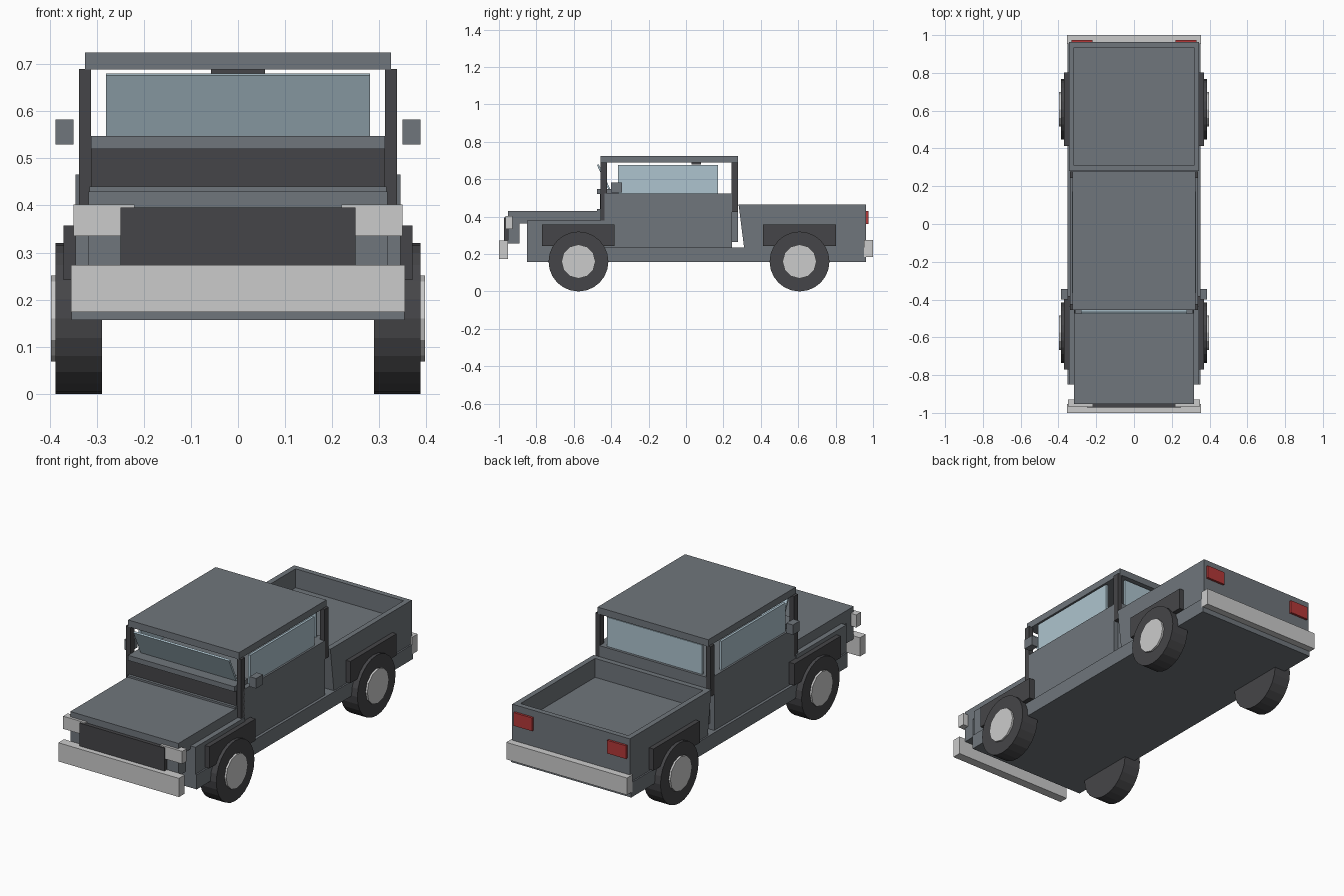
import bpy, bmesh, math
from mathutils import Matrix

if "Cube" in bpy.data.objects:
    bpy.data.objects.remove(bpy.data.objects["Cube"])


def material(name, *rgba):
    m = bpy.data.materials.new(name)
    m.diffuse_color = rgba
    m.use_nodes = True
    m.node_tree.nodes["Principled BSDF"].inputs["Base Color"].default_value = m.diffuse_color
    return m


BODY = material("slate_paint", 0.16, 0.18, 0.20, 1)
DARK = material("dark_trim", 0.06, 0.06, 0.065, 1)
CHROME = material("chrome", 0.58, 0.58, 0.60, 1)
LAMP = material("lamp_white", 0.85, 0.85, 0.85, 1)
RED = material("lamp_red", 0.45, 0.04, 0.04, 1)
GLASS = material("window_glass", 0.42, 0.55, 0.62, 0.6)


def finish(name, bm, mat):
    bmesh.ops.recalc_face_normals(bm, faces=bm.faces)
    mesh = bpy.data.meshes.new(name)
    bm.to_mesh(mesh)
    bm.free()
    mesh.materials.append(mat)
    ob = bpy.data.objects.new(name, mesh)
    bpy.context.collection.objects.link(ob)
    return ob


def box(name, x, y, z, mat=BODY, tilt=0):
    """Box from (min, max) ranges, optionally tilted about its own x axis."""
    bm = bmesh.new()
    mid = [(r[0] + r[1]) / 2 for r in (x, y, z)]
    size = [r[1] - r[0] for r in (x, y, z)]
    m = Matrix.Translation(mid) @ Matrix.Rotation(tilt, 4, 'X') @ Matrix.Diagonal((*size, 1))
    bmesh.ops.create_cube(bm, size=1, matrix=m)
    return finish(name, bm, mat)


def wide(name, half, y, z, mat=BODY, tilt=0):
    return box(name, (-half, half), y, z, mat, tilt)


def pair(name, x, y, z, mat=BODY):
    box(name + "_right", x, y, z, mat)
    box(name + "_left", (-x[1], -x[0]), y, z, mat)


def disc(name, x0, x1, y, z, r, sides, mat):
    bm = bmesh.new()
    m = Matrix.Translation(((x0 + x1) / 2, y, z)) @ Matrix.Rotation(math.pi / 2, 4, 'Y')
    bmesh.ops.create_cone(bm, cap_ends=True, segments=sides, radius1=r, radius2=r,
                          depth=abs(x1 - x0), matrix=m)
    return finish(name, bm, mat)


# Chassis and lower body
wide("chassis", 0.353, (-0.85, 0.963), (0.157, 0.235))
wide("front_fenders", 0.345, (-0.85, -0.435), (0.23, 0.378))
wide("hood", 0.317, (-0.952, -0.435), (0.362, 0.43))
wide("nose", 0.317, (-0.952, -0.89), (0.257, 0.38))

# Cab
wide("cab_body", 0.338, (-0.437, 0.246), (0.23, 0.523))
wide("cab_back", 0.312, (0.24, 0.278), (0.265, 0.523))
wide("firewall", 0.312, (-0.46, -0.43), (0.42, 0.52), DARK)
wide("hood_seam", 0.315, (-0.475, -0.44), (0.42, 0.44))
wide("cowl", 0.312, (-0.475, -0.36), (0.52, 0.547))
wide("roof", 0.325, (-0.456, 0.277), (0.688, 0.724))
pair("front_pillar", (0.312, 0.338), (-0.456, -0.423), (0.37, 0.69), DARK)
pair("rear_pillar", (0.312, 0.338), (0.243, 0.277), (0.425, 0.69), DARK)

# Windows
wide("windshield", 0.28, (-0.446, -0.436), (0.54, 0.685), GLASS, math.radians(25))
wide("rear_window", 0.28, (0.252, 0.264), (0.523, 0.678), GLASS)
pair("side_window", (0.315, 0.328), (-0.364, 0.171), (0.52, 0.676), GLASS)
wide("dome_light", 0.057, (0.03, 0.08), (0.678, 0.69), DARK)
pair("side_mirror", (0.349, 0.387), (-0.40, -0.343), (0.529, 0.582))

# Cargo bed: box with an inset, sunken floor
bed = bmesh.new()
bmesh.ops.create_cube(bed, size=1, matrix=Matrix.Translation((0, 0.622, 0.348))
                      @ Matrix.Diagonal((0.69, 0.682, 0.236, 1)))
top = max(bed.faces, key=lambda f: f.calc_center_median().z)
bmesh.ops.inset_individual(bed, faces=[top], thickness=0.04)
floor = bmesh.ops.extrude_discrete_faces(bed, faces=[top])["faces"][0]
bmesh.ops.translate(bed, verts=floor.verts, vec=(0, 0, -0.1))
for v in bed.verts:  # lower front edge steps back behind the cab
    if v.co.z < 0.25 and v.co.y < 0.4:
        v.co.y += 0.03
finish("cargo_bed", bed, BODY)

# Bumpers, grille and lamps
wide("front_bumper", 0.354, (-1.0, -0.952), (0.174, 0.273), CHROME)
wide("rear_bumper", 0.354, (0.952, 1.0), (0.185, 0.275), CHROME)
wide("grille", 0.249, (-0.972, -0.945), (0.265, 0.395), DARK)
pair("headlight", (0.22, 0.349), (-0.966, -0.928), (0.335, 0.402), LAMP)
pair("taillight", (0.22, 0.33), (0.955, 0.975), (0.36, 0.43), RED)

# Wheels and wheel-arch flares
for end, y in (("front", -0.575), ("rear", 0.607)):
    pair(end + "_flare", (0.335, 0.37), (y - 0.194, y + 0.194), (0.242, 0.357), DARK)
    for side, s in (("right", 1), ("left", -1)):
        disc(f"{end}_tyre_{side}", s * 0.289, s * 0.387, y, 0.16, 0.16, 24, DARK)
        disc(f"{end}_hub_{side}", s * 0.37, s * 0.397, y, 0.16, 0.091, 12, CHROME)
